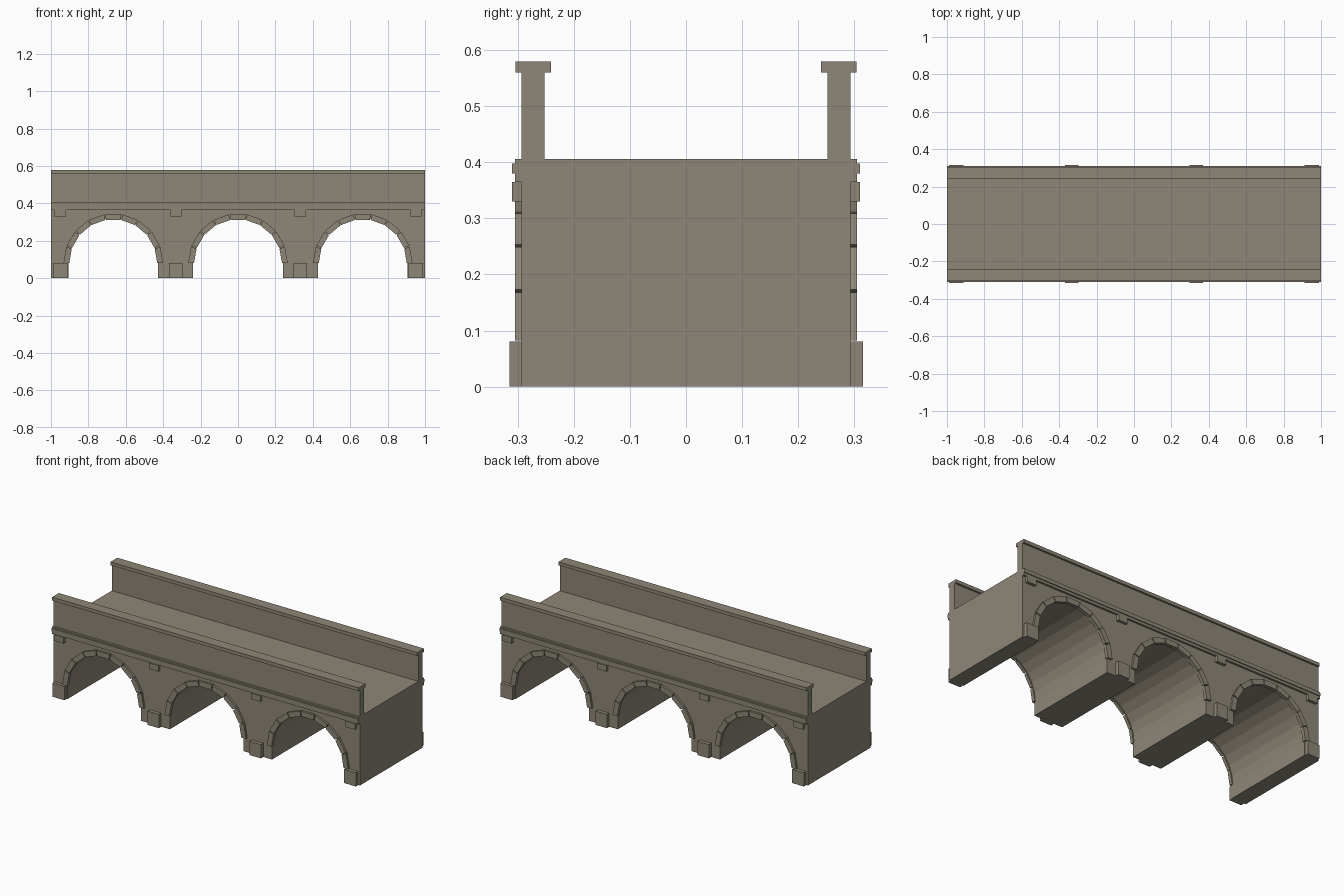
import bpy, bmesh
from math import sin, cos, pi, radians

if "Cube" in bpy.data.objects:
    bpy.data.objects.remove(bpy.data.objects["Cube"])

stone = bpy.data.materials.new("weathered stone")
stone.diffuse_color = (0.272, 0.242, 0.188, 1)
stone.use_nodes = True
stone.node_tree.nodes["Principled BSDF"].inputs["Base Color"].default_value = stone.diffuse_color

ARCHES = (-0.667, 0.0, 0.667)
PIERS = (-0.95, -0.333, 0.333, 0.95)
SPRING = 0.08


def finish(bm, name):
    bmesh.ops.recalc_face_normals(bm, faces=bm.faces)
    me = bpy.data.meshes.new(name)
    bm.to_mesh(me)
    bm.free()
    me.materials.append(stone)
    ob = bpy.data.objects.new(name, me)
    bpy.context.collection.objects.link(ob)
    return ob


def prism(bm, pts, y0, y1):
    """Extrude an x/z outline from y0 to y1."""
    face = bm.faces.new([bm.verts.new((x, y0, z)) for x, z in pts])
    res = bmesh.ops.extrude_face_region(bm, geom=[face], use_keep_orig=True)
    for v in res["geom"]:
        if isinstance(v, bmesh.types.BMVert):
            v.co.y = y1


def box(bm, x0, x1, y0, y1, z0, z1):
    prism(bm, [(x0, z0), (x1, z0), (x1, z1), (x0, z1)], y0, y1)


# Main body with three barrel arches
outline = [(-1, 0)]
n = 14
for cx in ARCHES:
    outline.append((cx - 0.24, 0))
    for i in range(n + 1):
        a = pi - pi * i / n
        outline.append((cx + 0.24 * cos(a), SPRING + 0.24 * sin(a)))
    outline.append((cx + 0.24, 0))
outline += [(1, 0), (1, 0.365), (-1, 0.365)]
bm = bmesh.new()
prism(bm, outline, -0.293, 0.293)
finish(bm, "arched_body")

# Deck slab and projecting string course
bm = bmesh.new()
box(bm, -1, 1, -0.305, 0.305, 0.365, 0.406)
finish(bm, "deck_slab")

for side, label in ((-1, "front"), (1, "back")):
    bm = bmesh.new()
    box(bm, -1, 1, side * 0.30, side * 0.31, 0.38, 0.398)
    finish(bm, label + "_string_course")

    # Parapet wall and coping
    bm = bmesh.new()
    box(bm, -1, 1, side * 0.252, side * 0.293, 0.406, 0.56)
    finish(bm, label + "_parapet")
    bm = bmesh.new()
    box(bm, -1, 1, side * 0.241, side * 0.304, 0.56, 0.58)
    finish(bm, label + "_coping")

    # Nine arch stones per arch, with narrow joints
    bm = bmesh.new()
    for cx in ARCHES:
        for k in range(9):
            a0, a1 = radians(20 * k + 0.6), radians(20 * k + 19.4)
            pts = [(cx + r * cos(a), SPRING + r * sin(a))
                   for r, a in ((0.235, a0), (0.266, a0), (0.266, a1), (0.235, a1))]
            prism(bm, pts, side * 0.285, side * 0.305)
    finish(bm, label + "_arch_stones")

    # Pier foot blocks and corbels under the deck
    feet, corbels = bmesh.new(), bmesh.new()
    for x in PIERS:
        w = 0.039 if abs(x) > 0.9 else 0.037
        box(feet, x - w, x + w, side * 0.285, side * 0.315, 0, 0.081)
        box(corbels, x - 0.03, x + 0.03, side * 0.285, side * 0.31, 0.33, 0.365)
    finish(feet, label + "_pier_feet")
    finish(corbels, label + "_corbels")
